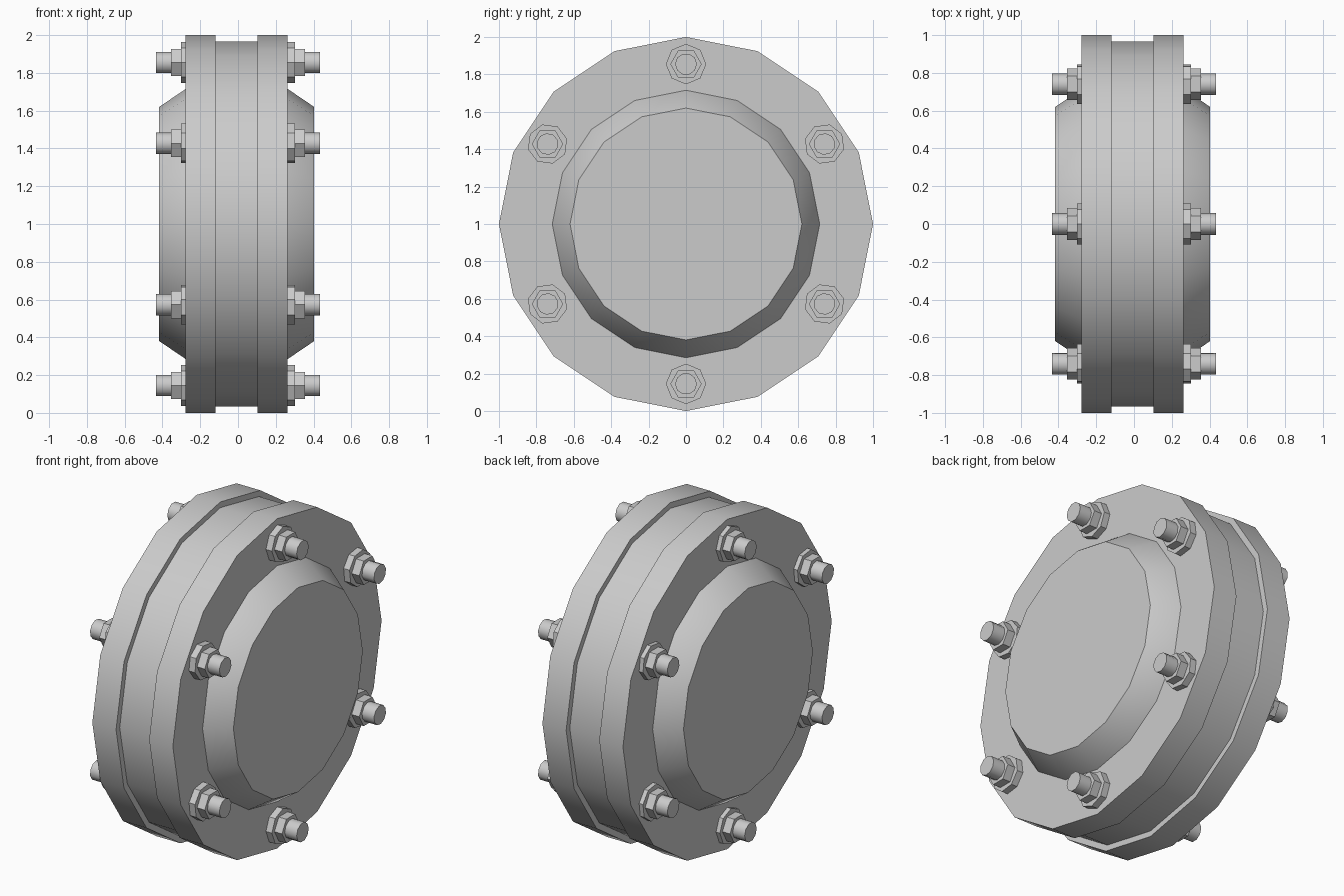
import bpy
import bmesh
import math
from mathutils import Matrix, Vector

if "Cube" in bpy.data.objects:
    bpy.data.objects.remove(bpy.data.objects["Cube"], do_unlink=True)

# One plain metal grey for everything
metal = bpy.data.materials.new("metal_grey")
metal.use_nodes = True
grey = (0.6, 0.6, 0.6, 1)
metal.diffuse_color = grey
metal.node_tree.nodes["Principled BSDF"].inputs["Base Color"].default_value = grey


def turned(name, profile, sides, centre=(0, 0)):
    """Closed solid turned around an x axis from (x, radius) pairs."""
    bm = bmesh.new()
    rings = []
    for x, r in profile:
        ring = []
        for i in range(sides):
            a = 2 * math.pi * i / sides
            ring.append(bm.verts.new((x, r * math.cos(a), r * math.sin(a))))
        rings.append(ring)
    for a, b in zip(rings, rings[1:]):
        for i in range(sides):
            j = (i + 1) % sides
            bm.faces.new((a[i], a[j], b[j], b[i]))
    bm.faces.new(rings[0])
    bm.faces.new(rings[-1])
    bmesh.ops.recalc_face_normals(bm, faces=bm.faces)
    mesh = bpy.data.meshes.new(name)
    bm.to_mesh(mesh)
    bm.free()
    mesh.materials.append(metal)
    obj = bpy.data.objects.new(name, mesh)
    bpy.context.collection.objects.link(obj)
    obj.location = (0, centre[0], centre[1])
    bpy.ops.object.select_all(action='DESELECT')
    obj.select_set(True)
    bpy.context.view_layer.objects.active = obj
    bpy.ops.object.shade_smooth_by_angle(angle=math.radians(40))
    return obj


MID = -0.007    # middle of the body along x
AXIS = (0, 1)   # y, z of the body axis

# Central ring between the flanges
turned("centre_ring", [(MID - 0.12, 0.965), (MID + 0.12, 0.965)], 16, AXIS)

for side, s in (("left", 1), ("right", -1)):
    # Flange disc and bevelled end cover
    turned(side + "_flange", [(MID + s * 0.111, 1), (MID + s * 0.27, 1)], 16, AXIS)
    turned(side + "_cover", [(MID + s * 0.26, 0.718), (MID + s * 0.27, 0.715),
                             (MID + s * 0.41, 0.62)], 16, AXIS)
    # Six bolts, each with washer, nut and stud
    for k in range(6):
        turn = Matrix.Rotation(k * math.pi / 3, 4, 'X')
        spot = Vector((0, 0, 1)) + turn @ Vector((0, 0, 0.855))
        for part, x0, x1, r, sides in (("washer", 0.25, 0.303, 0.108, 8),
                                       ("nut", 0.30, 0.354, 0.084, 6),
                                       ("stud", 0.34, 0.434, 0.058, 10)):
            piece = turned(f"{side}_{part}_{k + 1}", [(s * x0, r), (s * x1, r)],
                           sides, (spot.y, spot.z))
            piece.rotation_euler.x = k * math.pi / 3
